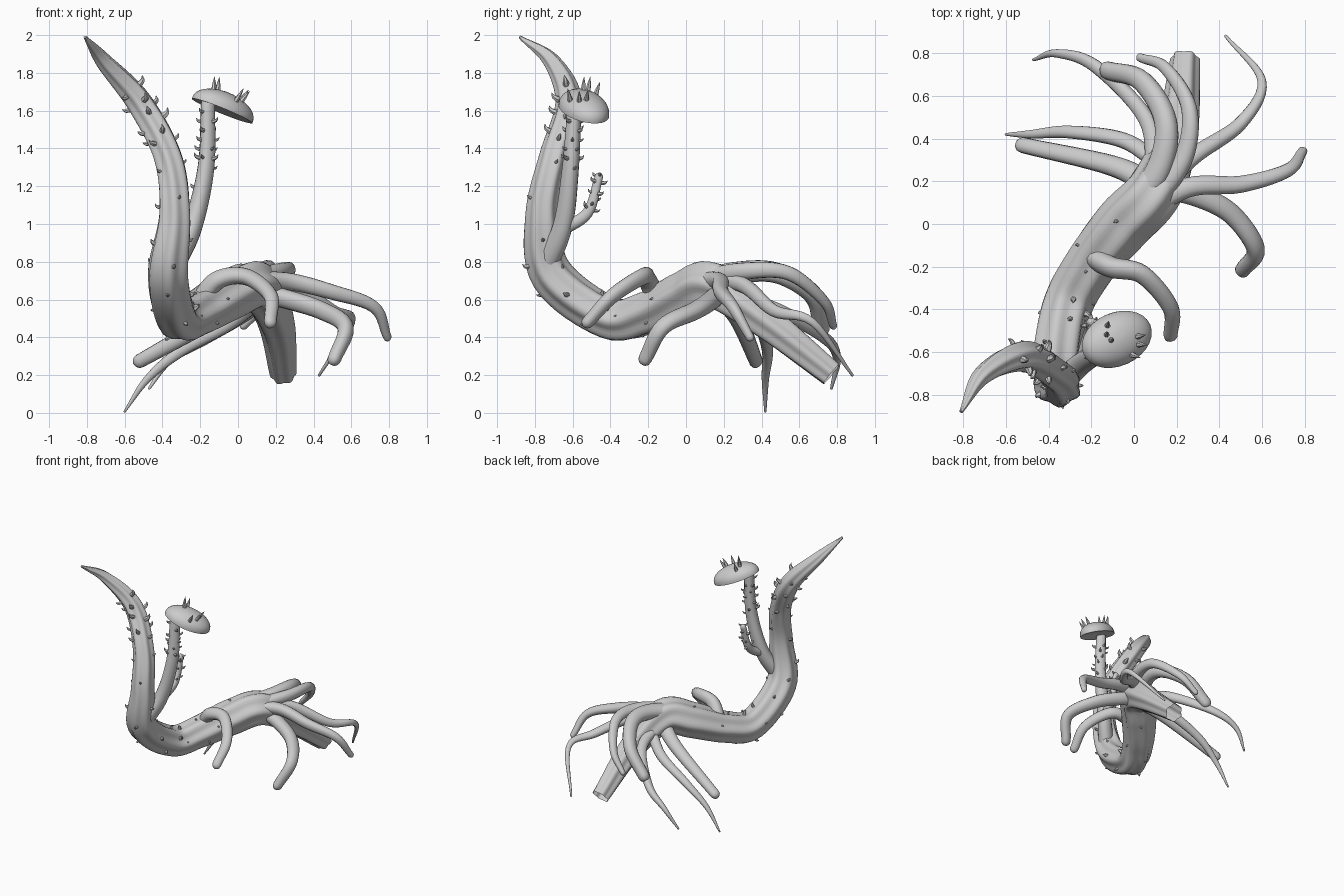
import bpy, bmesh, math, random
from mathutils import Vector

if "Cube" in bpy.data.objects:
    bpy.data.objects.remove(bpy.data.objects["Cube"])

random.seed(4)


def spline(keys, steps):
    """Smooth (point, radius) samples through x, y, z, r keys."""
    k = [Vector(p) for p in keys]
    k = [k[0] * 2 - k[1]] + k + [k[-1] * 2 - k[-2]]
    out = []
    for i in range(1, len(k) - 2):
        a, b, c, d = k[i - 1:i + 3]
        for s in range(steps):
            t = s / steps
            out.append((2 * b + (c - a) * t + (2 * a - 5 * b + 4 * c - d) * t * t
                        + (3 * b - a - 3 * c + d) * t ** 3) / 2)
    out.append(k[-2])
    return [(v.to_3d(), max(v[3], 0.001)) for v in out]


def frames(path):
    """Twist-free point, radius, tangent, side, up along the path."""
    out, side = [], None
    for i, (p, r) in enumerate(path):
        t = (path[min(i + 1, len(path) - 1)][0] - path[max(i - 1, 0)][0]).normalized()
        side = side or t.orthogonal()
        side = (side - t * side.dot(t)).normalized()
        out.append((p, r, t, side, t.cross(side)))
    return out


def skin(bm, rings):
    for a, b in zip(rings, rings[1:]):
        for j in range(len(a)):
            n = (j + 1) % len(a)
            bm.faces.new((a[j], a[n], b[n], b[j]))


def tube(bm, keys, sides=14, steps=7, lobes=0, amp=0.0, twist=0.0, round_end=True, cap_end=True):
    fr = frames(spline(keys, steps))
    if round_end:
        p, r, t, s, u = fr[-1]
        fr += [(p + t * r * math.sin(a), r * math.cos(a), t, s, u) for a in (0.5, 1.0, 1.4)]
    rings = []
    for i, (p, r, t, s, u) in enumerate(fr):
        ring = []
        for j in range(sides):
            a = math.tau * j / sides
            rr = r * (1 + amp * math.cos(lobes * a + twist * i))
            ring.append(bm.verts.new(p + (s * math.cos(a) + u * math.sin(a)) * rr))
        rings.append(ring)
    skin(bm, rings)
    bm.faces.new(rings[0][::-1])
    if cap_end:
        bm.faces.new(rings[-1])
    return fr


def thorn(bm, base, out, lean, length, width):
    """Small hooked spike."""
    pts = [base - out * width * 0.6, base + out * length * 0.5 + lean * length * 0.15,
           base + out * length * 0.8 + lean * length * 0.6]
    tube(bm, [(*p, w) for p, w in zip(pts, (width, width * 0.65, 0.001))], 6, 3, round_end=False)


def scatter(bm, fr, lo, hi, count, length, width, lean=1):
    """Thorns scattered over part of a tube."""
    for n in range(count):
        i = int((lo + (hi - lo) * (n + random.random()) / count) * (len(fr) - 1))
        p, r, t, s, u = fr[i]
        a = n * 2.4 + random.uniform(-0.4, 0.4)
        d = s * math.cos(a) + u * math.sin(a)
        k = random.uniform(0.75, 1.2)
        thorn(bm, p + d * r * 0.95, d, t * lean, length * k, width * k)


def finish(bm, name):
    bmesh.ops.recalc_face_normals(bm, faces=bm.faces)
    me = bpy.data.meshes.new(name)
    bm.to_mesh(me)
    bm.free()
    ob = bpy.data.objects.new(name, me)
    bpy.context.collection.objects.link(ob)
    bpy.context.view_layer.objects.active = ob
    ob.select_set(True)
    bpy.ops.object.shade_smooth_by_angle(angle=math.radians(50))
    ob.select_set(False)


def branch(name, r0, r1, *pts, power=1):
    """Round branch tapering from r0 to r1; a higher power keeps it thick for longer."""
    bm = bmesh.new()
    n = len(pts) - 1
    fr = tube(bm, [(*p, r0 + (r1 - r0) * (i / n) ** power) for i, p in enumerate(pts)],
              lobes=3, amp=0.05, twist=0.1)
    finish(bm, name)
    return fr


# Twisted trunk, from the curled tip to the open cut end
bm = bmesh.new()
trunk = tube(bm, [
    (-.81, -.88, 1.99, .008), (-.71, -.71, 1.86, .042), (-.52, -.62, 1.64, .067),
    (-.37, -.70, 1.35, .074), (-.335, -.76, 1.05, .083), (-.37, -.71, .73, .106),
    (-.32, -.41, .505, .108), (-.21, -.20, .53, .112), (-.05, 0, .62, .125),
    (.10, .16, .67, .122), (.20, .43, .48, .092), (.24, .77, .205, .066)],
    40, 8, 6, 0.085, 0.1, round_end=False, cap_end=False)
finish(bm, "trunk")

# Side stem that carries the cap, and a short budding twig
stem = branch("stem", .06, .037, (-.34, -.74, .78), (-.24, -.65, .99),
              (-.17, -.61, 1.3), (-.16, -.59, 1.64))
twig = branch("twig", .036, .022, (-.24, -.66, .97), (-.21, -.52, 1.06), (-.2, -.46, 1.25))

# Oval cap: domed top, shallow hollow underneath, tilted down to the right
long_axis = Vector((0.85, 0.38, -0.37)).normalized()
normal = Vector((0.36, 0.12, 0.92))
normal = (normal - long_axis * normal.dot(long_axis)).normalized()
wide_axis = normal.cross(long_axis)
center = Vector((-0.08, -0.54, 1.61))


def cap_point(rad, a, h):
    return (center + long_axis * 0.18 * rad * math.cos(a)
            + wide_axis * 0.125 * rad * math.sin(a) + normal * h)


bm = bmesh.new()
dome = [(math.sin(i * math.pi / 16), 0.09 * math.cos(i * math.pi / 16)) for i in range(9)]
under = [(1 - i / 4, 0.005 - 0.017 * (1 - i / 4)) for i in range(4)]
rings = [[bm.verts.new(cap_point(max(r, 0.02), math.tau * j / 28, h)) for j in range(28)]
         for r, h in dome + under]
skin(bm, rings)
bm.faces.new(rings[0])
bm.faces.new(rings[-1])
finish(bm, "cap")

# Spikes standing on the cap
bm = bmesh.new()
for i in range(6):
    rad, a = 0.35 + 0.08 * i, 2.9 + i * 2.9
    foot = cap_point(rad, a, 0.088 * math.sqrt(1 - rad * rad))
    d = (normal + (cap_point(rad, a, 0) - center) * 4).normalized()
    thorn(bm, foot, d, d, random.uniform(0.045, 0.065), 0.015)
finish(bm, "cap_spikes")

# Thorns on trunk, stem and twig
bm = bmesh.new()
scatter(bm, trunk, 0.16, 0.27, 16, 0.048, 0.018, -1)
scatter(bm, trunk, 0.27, 0.40, 6, 0.03, 0.012, -1)
scatter(bm, trunk, 0.40, 0.58, 16, 0.035, 0.015, -1)
scatter(bm, trunk, 0.58, 0.75, 8, 0.018, 0.01, -1)
scatter(bm, stem, 0.6, 0.85, 18, 0.034, 0.012)
scatter(bm, twig, 0.45, 0.9, 12, 0.03, 0.012)
finish(bm, "thorns")

# Roots branching from the trunk
branch("root_front", .055, .033, (-.21, -.14, .57), (-.11, -.2, .7), (.04, -.235, .72),
       (.17, -.39, .62), (.17, -.52, .48))
branch("root_right_low", .052, .036, (.1, .17, .64), (.27, .14, .6), (.45, .05, .54),
       (.57, -.12, .455), (.51, -.215, .285), power=2)
branch("root_right_high", .05, .022, (.02, .04, .69), (.25, .17, .7), (.5, .185, .64),
       (.72, .25, .56), (.79, .34, .4), power=1.5)
branch("root_back_right", .046, .007, (.06, .08, .71), (.26, .3, .68), (.5, .47, .54),
       (.6, .67, .48), (.43, .88, .2), power=1.5)
branch("root_back_arch", .055, .02, (.05, .06, .7), (.23, .3, .75), (.26, .54, .74),
       (.15, .73, .59), (.03, .78, .46))
branch("root_back_thick", .066, .043, (-.03, .04, .68), (.12, .26, .74), (.15, .48, .74),
       (.04, .67, .62), (-.12, .72, .45))
branch("root_back_thin", .042, .007, (.1, .22, .62), (.06, .49, .54), (-.18, .74, .39),
       (-.36, .8, .28), (-.47, .77, .13), power=1.6)
branch("root_left_thick", .06, .037, (.1, .17, .64), (-.1, .27, .51), (-.52, .368, .275))
branch("root_left_thin", .04, .006, (.12, .28, .6), (-.05, .39, .47), (-.3, .43, .33),
       (-.48, .42, .18), (-.6, .42, .008), power=1.8)
